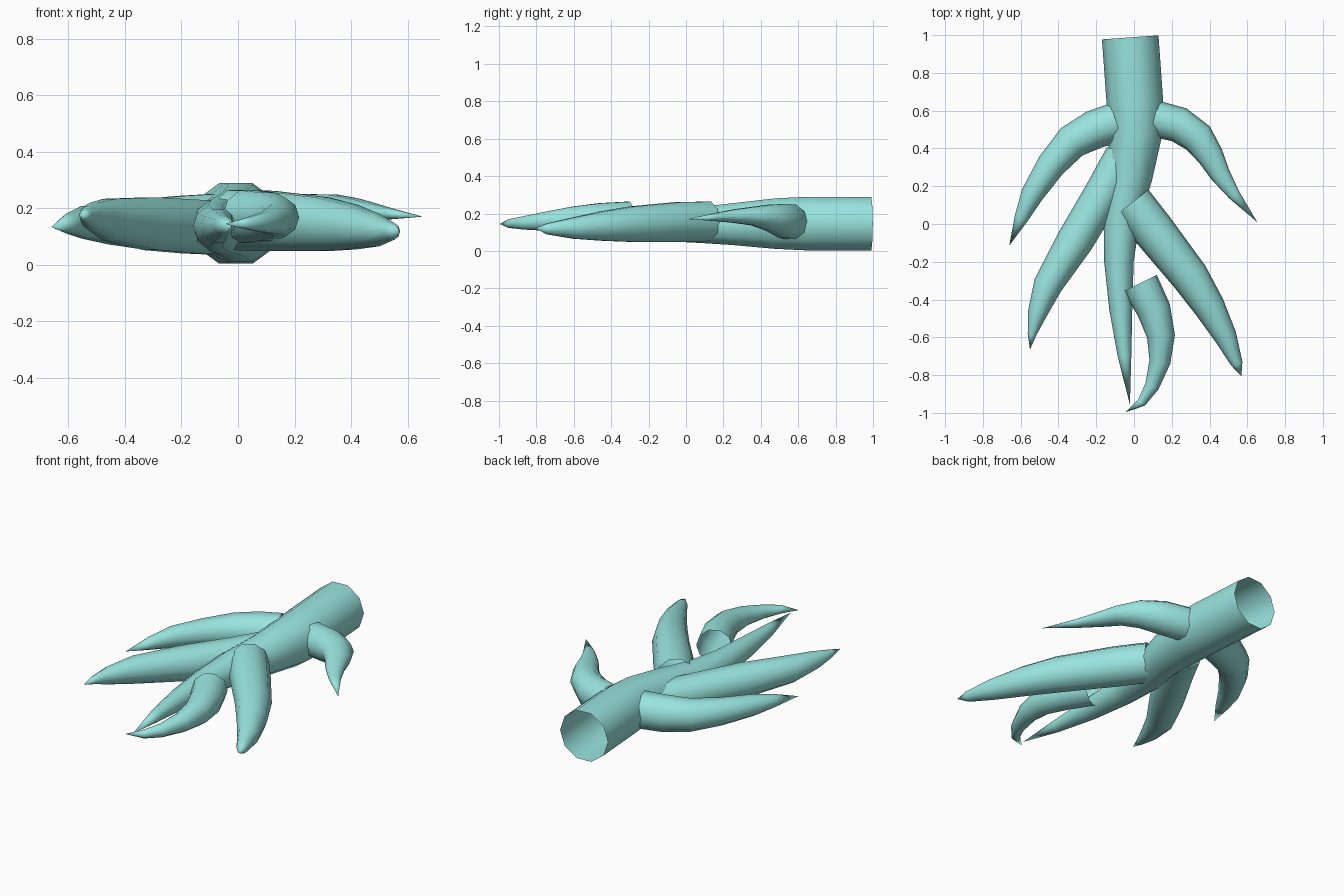
import bpy, bmesh, math
from mathutils import Vector

SIDES = 10
mat = bpy.data.materials.new("pale_teal")
mat.diffuse_color = (0.32, 0.78, 0.74, 1)


def root(name, points):
    """Open-ended tapering tube; each point is x, y, z, radius[, vertical radius]."""
    bm = bmesh.new()
    path = [Vector(p[:3]) for p in points]
    rings = []
    for i, p in enumerate(points):
        before, after = path[max(i - 1, 0)], path[min(i + 1, len(path) - 1)]
        if 0 < i < len(path) - 1:
            d = (path[i] - before).normalized() + (after - path[i]).normalized()
        else:
            d = after - before
        d.normalize()
        side = d.cross(Vector((0, 0, 1))).normalized()
        up = side.cross(d)
        r, rz = p[3], p[-1]
        ring = []
        for k in range(SIDES):
            a = 2 * math.pi * k / SIDES
            ring.append(bm.verts.new(path[i] + side * r * math.cos(a) + up * rz * math.sin(a)))
        rings.append(ring)
    for a, b in zip(rings, rings[1:]):
        for k in range(SIDES):
            n = (k + 1) % SIDES
            bm.faces.new((a[k], a[n], b[n], b[k]))
    # close the pointed tip
    bmesh.ops.remove_doubles(bm, verts=rings[-1], dist=0.005)
    bmesh.ops.recalc_face_normals(bm, faces=bm.faces)
    for f in bm.faces:
        f.smooth = True
    me = bpy.data.meshes.new(name)
    bm.to_mesh(me)
    bm.free()
    me.materials.append(mat)
    ob = bpy.data.objects.new(name, me)
    bpy.context.collection.objects.link(ob)


# Thick main root running from the open cut end to the middle tip
root("main_root", [
    (-0.02, 0.988, 0.146, 0.15), (0.005, 0.64, 0.146, 0.15), (0.008, 0.48, 0.146, 0.142),
    (-0.02, 0.25, 0.143, 0.117), (-0.065, 0.03, 0.138, 0.097), (-0.08, -0.2, 0.137, 0.078),
    (-0.07, -0.45, 0.137, 0.061), (-0.05, -0.7, 0.138, 0.036), (-0.02, -0.955, 0.14, 0.002)])

# Upper pair of side roots
root("upper_left_root", [
    (-0.09, 0.54, 0.15, 0.105), (-0.21, 0.50, 0.145, 0.103), (-0.33, 0.435, 0.143, 0.092),
    (-0.44, 0.31, 0.145, 0.077), (-0.54, 0.155, 0.15, 0.06), (-0.597, 0.03, 0.145, 0.037),
    (-0.66, -0.115, 0.135, 0.002)])
root("upper_right_root", [
    (0.11, 0.558, 0.155, 0.097), (0.24, 0.525, 0.16, 0.095), (0.34, 0.455, 0.177, 0.087, 0.075),
    (0.405, 0.36, 0.186, 0.07, 0.052), (0.458, 0.26, 0.186, 0.053, 0.038),
    (0.53, 0.155, 0.181, 0.032, 0.022), (0.655, 0.01, 0.17, 0.002)])

# Long lower side roots
root("lower_left_root", [
    (-0.055, 0.36, 0.13, 0.1), (-0.17, 0.15, 0.135, 0.1), (-0.31, -0.085, 0.145, 0.098),
    (-0.457, -0.325, 0.16, 0.077), (-0.512, -0.475, 0.17, 0.051),
    (-0.54, -0.585, 0.175, 0.023), (-0.55, -0.665, 0.178, 0.002)])
root("lower_right_root", [
    (-0.012, 0.115, 0.158, 0.111), (0.1, -0.03, 0.155, 0.112), (0.297, -0.28, 0.143, 0.1),
    (0.4, -0.44, 0.133, 0.083), (0.485, -0.597, 0.122, 0.06),
    (0.545, -0.74, 0.118, 0.031), (0.57, -0.805, 0.122, 0.002)])

# Short curled root at the front
root("curled_root", [
    (0.033, -0.313, 0.17, 0.098), (0.105, -0.455, 0.17, 0.09), (0.143, -0.595, 0.168, 0.074),
    (0.137, -0.73, 0.16, 0.056), (0.095, -0.86, 0.15, 0.038), (0.04, -0.945, 0.146, 0.024),
    (-0.045, -0.997, 0.146, 0.002)])
